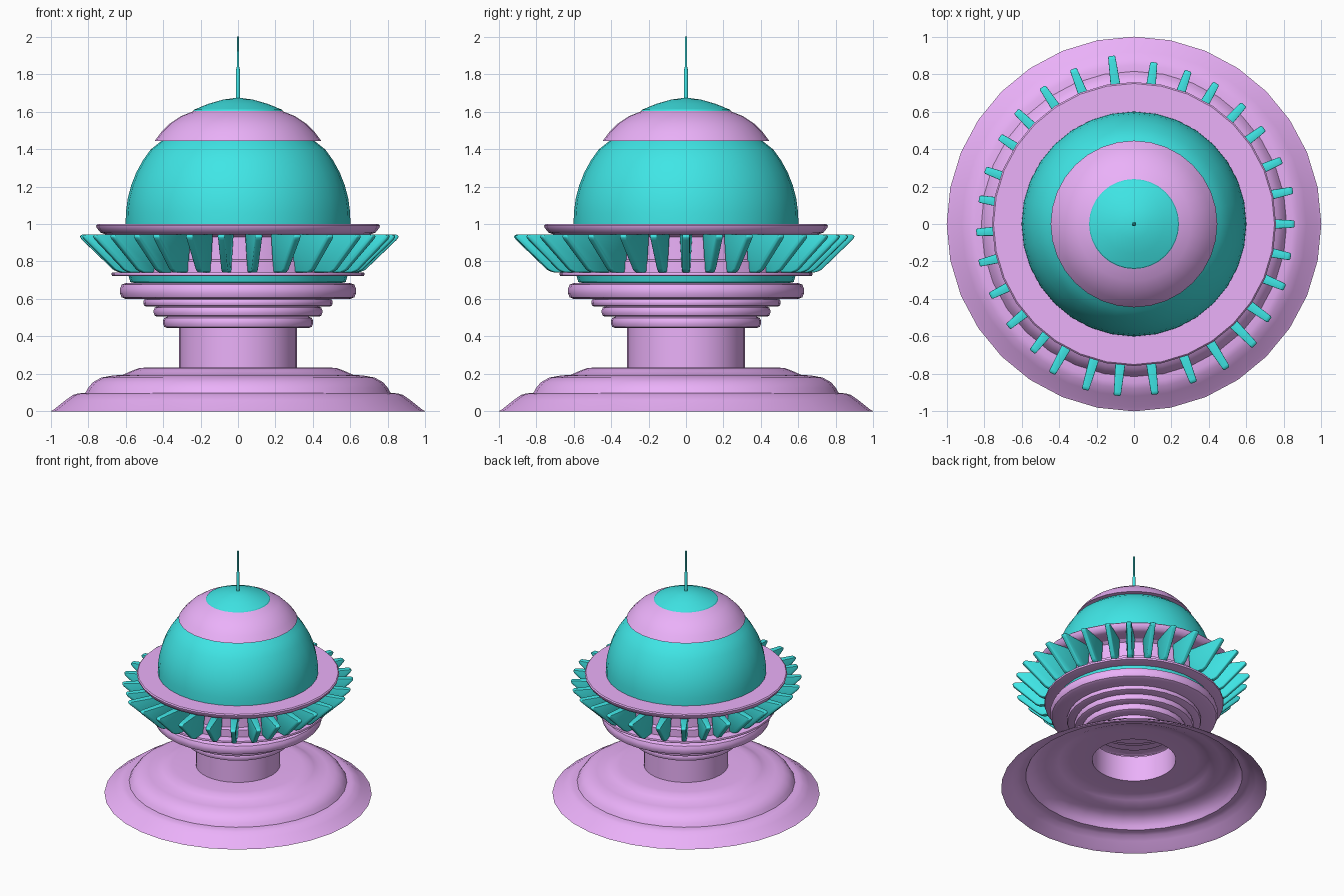
import bpy, bmesh
from math import sin, cos, pi, radians
from mathutils import Matrix

if "Cube" in bpy.data.objects:
    bpy.data.objects.remove(bpy.data.objects["Cube"])

def material(name, color):
    m = bpy.data.materials.new(name)
    m.diffuse_color = color
    m.use_nodes = True
    m.node_tree.nodes["Principled BSDF"].inputs["Base Color"].default_value = m.diffuse_color
    return m

PURPLE = material("purple", (0.83, 0.44, 0.95, 1))
TEAL = material("teal", (0.05, 0.79, 0.79, 1))

def finish(name, bm, mat, angle=30):
    me = bpy.data.meshes.new(name)
    bm.to_mesh(me)
    bm.free()
    ob = bpy.data.objects.new(name, me)
    bpy.context.collection.objects.link(ob)
    me.materials.append(mat)
    bpy.ops.object.select_all(action='DESELECT')
    ob.select_set(True)
    bpy.context.view_layer.objects.active = ob
    bpy.ops.object.shade_smooth_by_angle(angle=radians(angle))
    return ob

def lathe(name, profile, mat, segs=32):
    """Revolve (radius, z) points, listed bottom/outside first, around z."""
    bm = bmesh.new()
    rings = []
    for r, z in profile:
        if r == 0:
            rings.append([bm.verts.new((0, 0, z))] * segs)
        else:
            rings.append([bm.verts.new((r * cos(2 * pi * i / segs), r * sin(2 * pi * i / segs), z))
                          for i in range(segs)])
    for a, b in zip(rings, rings[1:]):
        for i in range(segs):
            j = (i + 1) % segs
            bm.faces.new(list(dict.fromkeys((a[i], a[j], b[j], b[i]))))
    return finish(name, bm, mat)

def ring(name, inner, r, z0, z1, mat, top_inner=None):
    """Rounded flange from an inner radius out to r."""
    c = min((z1 - z0) * 0.35, 0.03)
    k = c * 0.3
    lathe(name, [(inner, z0), (r - c, z0), (r - k, z0 + k), (r, z0 + c), (r, z1 - c),
                 (r - k, z1 - k), (r - c, z1), (top_inner or inner, z1)], mat)

# Base: open shell with stepped, rounded shoulders
lathe("base", [(1.0, 0), (0.98, 0.012), (0.92, 0.06), (0.88, 0.088), (0.85, 0.096),
               (0.815, 0.098), (0.80, 0.125), (0.775, 0.155), (0.73, 0.18), (0.67, 0.191),
               (0.615, 0.195), (0.57, 0.215), (0.53, 0.23), (0.48, 0.235), (0.315, 0.235)], PURPLE)

# Hollow stem and stacked flanges
lathe("stem", [(0.315, 0.235), (0.315, 0.445)], PURPLE)
ring("flange_1", 0.315, 0.40, 0.445, 0.505, PURPLE)
ring("flange_2", 0.34, 0.45, 0.505, 0.56, PURPLE)
ring("flange_3", 0.38, 0.505, 0.56, 0.60, PURPLE)
ring("flange_4", 0.42, 0.63, 0.60, 0.685, PURPLE)

# Neck, thin plate and drum behind the fins
lathe("neck", [(0, 0.69), (0.55, 0.685), (0.575, 0.69), (0.585, 0.725)], TEAL)
ring("fin_plate", 0.50, 0.675, 0.722, 0.742, PURPLE)
lathe("drum", [(0.60, 0.742), (0.60, 0.80), (0.575, 0.81), (0.575, 0.93), (0.60, 0.945)], PURPLE)

# Upper deck
lathe("deck", [(0.575, 0.945), (0.71, 0.945), (0.735, 0.955), (0.755, 0.98), (0.758, 0.992),
               (0.75, 1.0), (0.59, 1.0)], PURPLE)

# Dome, cap, roof and spire
lathe("dome", [(0.60, 1.0)] + [(0.6 * cos(radians(t)), 1.02 + 0.6 * sin(radians(t)))
                              for t in range(4, 46, 7)] + [(0.40, 1.45)], TEAL)
lathe("cap", [(0.40, 1.445), (0.445, 1.443), (0.41, 1.49), (0.365, 1.535), (0.305, 1.575),
              (0.235, 1.603)], PURPLE)
lathe("roof", [(0.20, 1.602), (0.24, 1.603), (0.235, 1.61), (0.16, 1.641), (0.08, 1.664),
               (0.0, 1.675)], TEAL)
lathe("spire", [(0.012, 1.665), (0.011, 1.82), (0.006, 1.84), (0.006, 2.0), (0, 2.0)], TEAL, 12)

# Fins: 30 wedges, unevenly spaced (angle in degrees, tip radius)
FINS = [(0, .86), (12, .869), (23.4, .861), (36.4, .864), (47.4, .869), (59.7, .873),
        (70.5, .87), (83, .873), (97.6, .908), (111.4, .892), (123.8, .882), (136.2, .873),
        (147, .857), (160, .848), (170.8, .841), (183, .846), (194.2, .856), (206.6, .861),
        (219.2, .87), (231.5, .875), (241.2, .913), (253.6, .926), (264.4, .924), (277, .92),
        (290.6, .908), (302.7, .92), (314.8, .918), (324.8, .89), (337.2, .876), (348.2, .858)]
for n, (ang, tip) in enumerate(FINS):
    bm = bmesh.new()
    s = tip - 0.86
    # radius, z, half thickness round the outline of one fin
    outline = [(0.585, .742, .022), (0.65 + s, .742, .018), (0.68 + s, .755, .016),
               (0.85 + s, .918, .018), (0.86 + s, .935, .018), (0.845 + s, .945, .022),
               (0.585, .945, .034)]
    sides = [[bm.verts.new((r, k * h, z)) for r, z, h in outline] for k in (-1, 1)]
    bm.faces.new(sides[0])
    bm.faces.new(sides[1][::-1])
    for i in range(len(outline)):
        j = (i + 1) % len(outline)
        bm.faces.new((sides[0][j], sides[0][i], sides[1][i], sides[1][j]))
    bmesh.ops.recalc_face_normals(bm, faces=bm.faces)
    bmesh.ops.bevel(bm, geom=bm.edges[:], offset=0.007, segments=2, affect='EDGES', profile=0.5)
    bm.transform(Matrix.Rotation(radians(ang), 4, 'Z'))
    finish(f"fin_{n + 1:02d}", bm, TEAL, 45)
